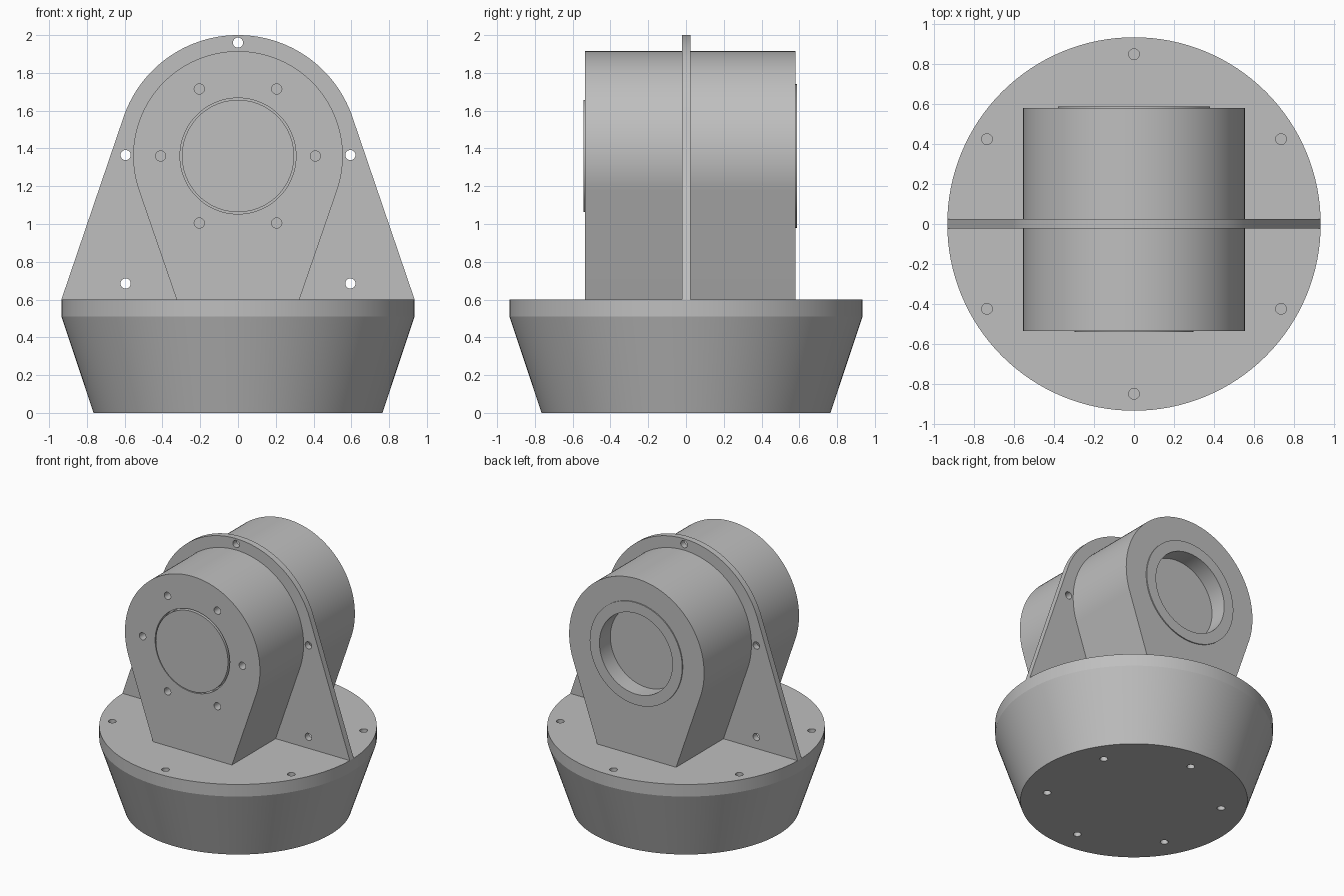
import bpy, bmesh, math
from mathutils import Vector

if "Cube" in bpy.data.objects:
    bpy.data.objects.remove(bpy.data.objects["Cube"])

grey = bpy.data.materials.new("plain_grey")
grey.diffuse_color = (0.52, 0.52, 0.52, 1)
grey.use_nodes = True
grey.node_tree.nodes["Principled BSDF"].inputs["Base Color"].default_value = grey.diffuse_color
AXIS_Z = 1.36            # height of the horizontal bore


def make_object(name, bm):
    bmesh.ops.recalc_face_normals(bm, faces=bm.faces)
    me = bpy.data.meshes.new(name)
    bm.to_mesh(me)
    bm.free()
    me.materials.append(grey)
    ob = bpy.data.objects.new(name, me)
    bpy.context.collection.objects.link(ob)
    return ob


def turned(name, rings, axis="Z", at=(0, 0), seg=96, tube=False):
    """Stack of (radius, position) rings along an axis; tube joins last to first."""
    bm = bmesh.new()
    loops = []
    for r, t in rings:
        loop = []
        for i in range(seg):
            a = math.tau * i / seg
            u, v = at[0] + r * math.cos(a), at[1] + r * math.sin(a)
            loop.append(bm.verts.new((u, v, t) if axis == "Z" else (u, t, v)))
        loops.append(loop)
    pairs = list(zip(loops, loops[1:]))
    if tube:
        pairs.append((loops[-1], loops[0]))
    else:
        bm.faces.new(loops[0])
        bm.faces.new(loops[-1])
    for a, b in pairs:
        for i in range(seg):
            j = (i + 1) % seg
            bm.faces.new((a[i], a[j], b[j], b[i]))
    return make_object(name, bm)


def arch(name, radius, half_foot, y0, y1, foot_z=0.6, seg=72):
    """Round top with straight sides running tangentially to the foot."""
    dz = foot_z - AXIS_Z
    start = math.atan2(dz, half_foot) + math.acos(radius / math.hypot(dz, half_foot))
    pts = [(half_foot, foot_z)]
    for i in range(seg + 1):
        a = start + (math.pi - 2 * start) * i / seg
        pts.append((radius * math.cos(a), AXIS_Z + radius * math.sin(a)))
    pts.append((-half_foot, foot_z))
    bm = bmesh.new()
    face = bm.faces.new([bm.verts.new((x, y0, z)) for x, z in pts])
    ext = bmesh.ops.extrude_face_region(bm, geom=[face])
    moved = [v for v in ext["geom"] if isinstance(v, bmesh.types.BMVert)]
    bmesh.ops.translate(bm, verts=moved, vec=Vector((0, y1 - y0, 0)))
    return make_object(name, bm)


def cut(ob, cutters):
    """Subtract the cutters, bake the result and remove the helpers."""
    for c in cutters:
        c.hide_render = True
        m = ob.modifiers.new("cut", "BOOLEAN")
        m.operation, m.solver, m.object = "DIFFERENCE", "EXACT", c
    dg = bpy.context.evaluated_depsgraph_get()
    me = bpy.data.meshes.new_from_object(ob.evaluated_get(dg))
    ob.modifiers.clear()
    ob.data = me
    for c in cutters:
        bpy.data.objects.remove(c)


def hole(x, v, a, b, axis):
    return turned("hole_cutter", [(0.027, a), (0.027, b)], axis, (x, v), 24)


def circle6(r, first, centre_v=0):
    for k in range(6):
        a = math.radians(first + 60 * k)
        yield r * math.cos(a), centre_v + r * math.sin(a)


# tapered round base with bolt holes above and below
base = turned("base", [(0.765, 0), (0.935, 0.51), (0.935, 0.6)], seg=128)
cut(base, [hole(x, y, 0.51, 0.7, "Z") for x, y in circle6(0.85, 30)]
    + [hole(x, y, -0.1, 0.09, "Z") for x, y in circle6(0.595, 30)])

# thin middle flange with through holes
flange = arch("flange", 0.64, 0.935, -0.022, 0.024)
cut(flange, [hole(x, z, -0.2, 0.2, "Y") for x, z in
             [(0, 1.96), (0.595, 1.365), (-0.595, 1.365), (0.595, 0.685), (-0.595, 0.685)]])

# bearing housing with front bolt holes and a recess at each end
housing = arch("housing", 0.555, 0.325, -0.535, 0.58)
cut(housing, [hole(x, z, -0.7, -0.445, "Y") for x, z in circle6(0.41, 0, AXIS_Z)]
    + [turned("front_cutter", [(0.307, -0.7), (0.307, -0.485)], "Y", (0, AXIS_Z)),
       turned("back_cutter", [(0.30, 0.46), (0.30, 0.7)], "Y", (0, AXIS_Z))])

# front disc and rear collar
disc = turned("front_disc", [(0.297, -0.486), (0.297, -0.542)], "Y", (0, AXIS_Z))
collar = turned("rear_collar", [(0.38, 0.58), (0.38, 0.588), (0.30, 0.588), (0.30, 0.58)],
                "Y", (0, AXIS_Z), tube=True)

# smooth the curved walls, keep edges sharp
bpy.ops.object.select_all(action="DESELECT")
for ob in (base, flange, housing, disc, collar):
    ob.select_set(True)
bpy.context.view_layer.objects.active = base
bpy.ops.object.shade_smooth_by_angle(angle=math.radians(17))
